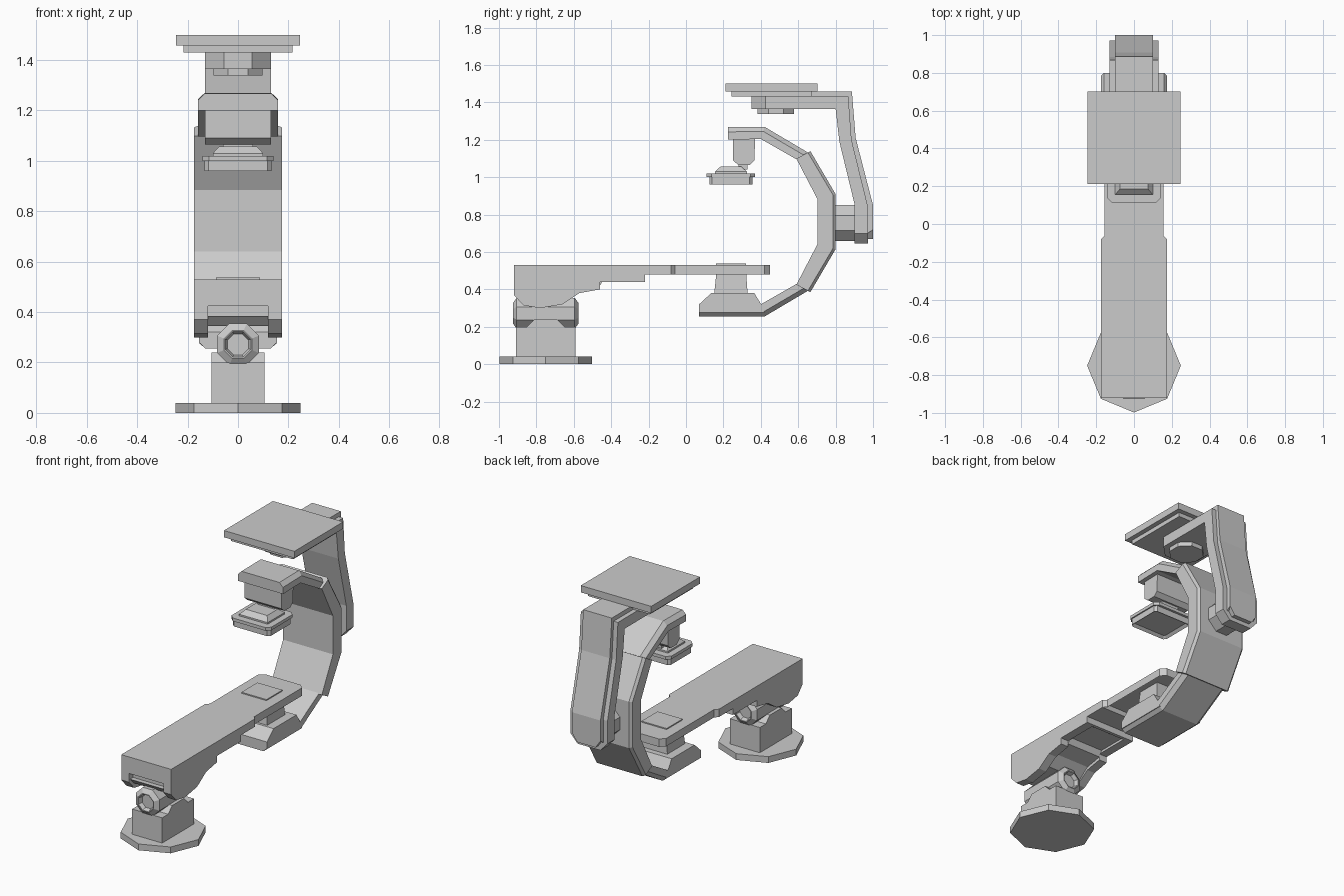
import bpy, bmesh, math

old = bpy.data.objects.get("Cube")
if old:
    bpy.data.objects.remove(old, do_unlink=True)

grey = bpy.data.materials.new("light grey")
grey.use_nodes = True
COLOUR = (0.6, 0.6, 0.6, 1)
grey.diffuse_color = COLOUR
grey.node_tree.nodes["Principled BSDF"].inputs["Base Color"].default_value = COLOUR


def finish(name, bm):
    bmesh.ops.recalc_face_normals(bm, faces=bm.faces)
    mesh = bpy.data.meshes.new(name)
    bm.to_mesh(mesh)
    bm.free()
    mesh.materials.append(grey)
    obj = bpy.data.objects.new(name, mesh)
    bpy.context.collection.objects.link(obj)
    return obj


def loft(name, rings):
    """Skin a list of equal-length point loops and cap both ends."""
    bm = bmesh.new()
    loops = [[bm.verts.new(p) for p in ring] for ring in rings]
    n = len(loops[0])
    for a, b in zip(loops, loops[1:]):
        for i in range(n):
            j = (i + 1) % n
            bm.faces.new((a[i], a[j], b[j], b[i]))
    bm.faces.new(loops[0])
    bm.faces.new(loops[-1])
    return finish(name, bm)


def side_slab(name, profile, x0, x1):
    """Extrude a y-z profile across x."""
    return loft(name, [[(x, y, z) for y, z in profile] for x in (x0, x1)])


def plan_slab(name, outline, z0, z1):
    """Extrude an x-y outline upward."""
    return loft(name, [[(x, y, z) for x, y in outline] for z in (z0, z1)])


def rect(w, y0, y1, c=0.0):
    """Rectangle outline with half width w and cut corners c."""
    if not c:
        return [(-w, y0), (w, y0), (w, y1), (-w, y1)]
    return [(-w + c, y0), (w - c, y0), (w, y0 + c), (w, y1 - c),
            (w - c, y1), (-w + c, y1), (-w, y1 - c), (-w, y0 + c)]


def octagon(r, turn=0.0):
    return [(r * math.cos(math.tau * (i + turn) / 8),
             r * math.sin(math.tau * (i + turn) / 8)) for i in range(8)]


def y_barrel(name, z, stations):
    """Octagonal barrel along y from (y, radius) stations."""
    return loft(name, [[(x, y, z + h) for x, h in octagon(r, 0.5)] for y, r in stations])


def band(name, outer, inner, w, c=0.0):
    """Sweep along a y-z path; outer edges are cut back by c in x and depth."""
    rings = []
    for (oy, oz), (iy, iz) in zip(outer, inner):
        length = math.hypot(iy - oy, iz - oz)
        t = c / length
        my, mz = oy + (iy - oy) * t, oz + (iz - oz) * t
        ring = [(-w, iy, iz), (w, iy, iz), (w, my, mz), (-w, my, mz)]
        if c:
            ring[3:] = [(w - c, oy, oz), (c - w, oy, oz), (-w, my, mz)]
        rings.append(ring)
    return loft(name, rings)


def recess(obj, inset, depth, top=False):
    """Sink the panel on the lowest (or highest) flat face."""
    bm = bmesh.new()
    bm.from_mesh(obj.data)
    flat = [f for f in bm.faces if abs(f.normal.z) > 0.95]
    pick = (max if top else min)(flat, key=lambda f: f.calc_center_median().z)
    bmesh.ops.inset_region(bm, faces=[pick], thickness=inset)
    for v in pick.verts:
        v.co.z += -depth if top else depth
    bm.to_mesh(obj.data)
    bm.free()


# Floor plate and pedestal
plan_slab("base_plate", [(x, y - 0.75) for x, y in octagon(0.248)], 0, 0.04)
side_slab("pedestal", [(-0.91, 0.04), (-0.59, 0.04), (-0.59, 0.2), (-0.65, 0.2),
                       (-0.69, 0.24), (-0.81, 0.24), (-0.85, 0.2), (-0.91, 0.2)], -0.105, 0.105)
y_barrel("tilt_hinge", 0.272, [(-0.9, 0.035), (-0.9, 0.045), (-0.925, 0.055), (-0.925, 0.06),
                               (-0.905, 0.09), (-0.595, 0.09), (-0.575, 0.06), (-0.575, 0.055),
                               (-0.6, 0.045), (-0.6, 0.035)])

# Long beam: two cheeks around a raised core
cheek = [(-0.92, 0.53), (-0.92, 0.37), (-0.87, 0.315), (-0.78, 0.3), (-0.66, 0.32),
         (-0.57, 0.38), (-0.46, 0.4), (-0.46, 0.44), (-0.22, 0.44), (-0.22, 0.48),
         (-0.08, 0.48), (-0.08, 0.53)]
for side, s in (("right", -1), ("left", 1)):
    side_slab("beam_cheek_" + side, cheek, s * 0.12, s * 0.175)
side_slab("beam_core", [(-0.92, 0.53), (-0.92, 0.425), (-0.88, 0.425), (-0.88, 0.385),
                        (-0.91, 0.385), (-0.87, 0.345), (-0.64, 0.345), (-0.57, 0.4),
                        (-0.46, 0.42), (-0.44, 0.455), (-0.26, 0.455), (-0.24, 0.44),
                        (-0.22, 0.44), (-0.22, 0.48), (-0.08, 0.48), (-0.08, 0.53)], -0.12, 0.12)
tongue = plan_slab("beam_tongue", [(-0.175, -0.08), (0.175, -0.08), (0.155, -0.06), (0.155, 0.42),
                                   (0.125, 0.45), (-0.125, 0.45), (-0.155, 0.42), (-0.155, -0.06)],
                   0.48, 0.53)
recess(tongue, 0.025, 0.025)
plan_slab("beam_cap", rect(0.088, 0.16, 0.32), 0.53, 0.537)

# Lower head and its post
loft("lower_post", [[(x, y, z) for x, y in rect(w, y0, y1)]
                    for w, y0, y1, z in ((0.1, 0.15, 0.33, 0.37), (0.09, 0.165, 0.32, 0.51))])
side_slab("lower_head", [(0.07, 0.275), (0.07, 0.32), (0.135, 0.38), (0.365, 0.38),
                         (0.405, 0.315), (0.42, 0.275)], -0.155, 0.155)

# Curved arm: wide middle with slimmer ends, mirrored about its mid height
MID = 0.762


def flip(path):
    return [(y, 2 * MID - z) for y, z in reversed(path)]


outer_half = [(0.665, 0.385), (0.8, 0.615)]
inner_half = [(0.59, 0.425), (0.702, 0.64)]
band("arm_middle", outer_half + flip(outer_half), inner_half + flip(inner_half), 0.175, 0.015)
low_out, low_in = [(0.07, 0.255), (0.42, 0.255), (0.665, 0.4)], [(0.07, 0.32), (0.4, 0.32), (0.61, 0.44)]
band("arm_lower_end", low_out, low_in, 0.155, 0.025)
up_out, up_in = flip(low_out), flip(low_in)
up_out[-1], up_in[-1] = (0.225, 1.267), (0.225, 1.2)
band("arm_upper_end", up_out, up_in, 0.158, 0.025)

# Source column and collimator
side_slab("source_column", [(0.25, 1.21), (0.25, 1.09), (0.28, 1.065), (0.34, 1.065),
                            (0.365, 1.09), (0.37, 1.21)], -0.13, 0.13)
side_slab("source_neck", [(0.28, 1.07), (0.28, 1.04), (0.33, 1.04), (0.33, 1.07)], -0.06, 0.06)
loft("collimator_hood", [[(x, y, z) for x, y in rect(w, y0, y1)]
                         for w, y0, y1, z in ((0.1, 0.155, 0.325, 1.015), (0.1, 0.155, 0.325, 1.03),
                                              (0.075, 0.185, 0.295, 1.057))])
plan_slab("collimator_flange", rect(0.14, 0.11, 0.37, 0.025), 1.0, 1.02)
recess(plan_slab("collimator_frame", rect(0.132, 0.125, 0.355, 0.015), 0.96, 1.0), 0.018, 0.015)

# Detector bracket: wide inner layer, narrow outer layer
y_barrel("swivel_joint", 0.755, [(0.79, 0.105), (0.91, 0.105)])
inner_face = [(0.8, 1.365), (0.82, 1.19), (0.9, 0.86), (0.9, 0.7)]
split = [(0.868, 1.43), (0.885, 1.2), (0.972, 0.845), (0.972, 0.7)]
outer_face = [(0.887, 1.457), (0.907, 1.21), (1.0, 0.85), (1.0, 0.72)]
band("bracket_leg", split, inner_face, 0.13)
loft("bracket_foot", [[(-w, y0, z), (w, y0, z), (w, y1, z), (-w, y1, z)]
                      for w, y0, y1, z in ((0.13, 0.9, 0.972, 0.7), (0.08, 0.9, 0.972, 0.645))])
band("bracket_cover", outer_face, split, 0.1)
loft("bracket_cover_foot", [[(-w, 0.972, z), (w, 0.972, z), (w, 1.0, z), (-w, 1.0, z)]
                            for w, z in ((0.1, 0.72), (0.065, 0.67))])
plan_slab("bracket_top", [(-0.055, 0.35), (0.055, 0.35), (0.13, 0.425), (0.13, 0.83),
                          (-0.13, 0.83), (-0.13, 0.425)], 1.365, 1.43)
side_slab("bracket_top_rear", [(0.8, 1.365), (0.868, 1.43), (0.8, 1.43)], -0.13, 0.13)
side_slab("bracket_top_cover", [(0.6, 1.43), (0.868, 1.43), (0.887, 1.457), (0.6, 1.457)], -0.1, 0.1)
plan_slab("bracket_disc", [(x, y + 0.48) for x, y in octagon(0.105, 0.5)], 1.338, 1.37)

# Flat detector
plan_slab("detector_panel", rect(0.247, 0.212, 0.702), 1.457, 1.5)
plan_slab("detector_frame", rect(0.217, 0.242, 0.672), 1.43, 1.457)
